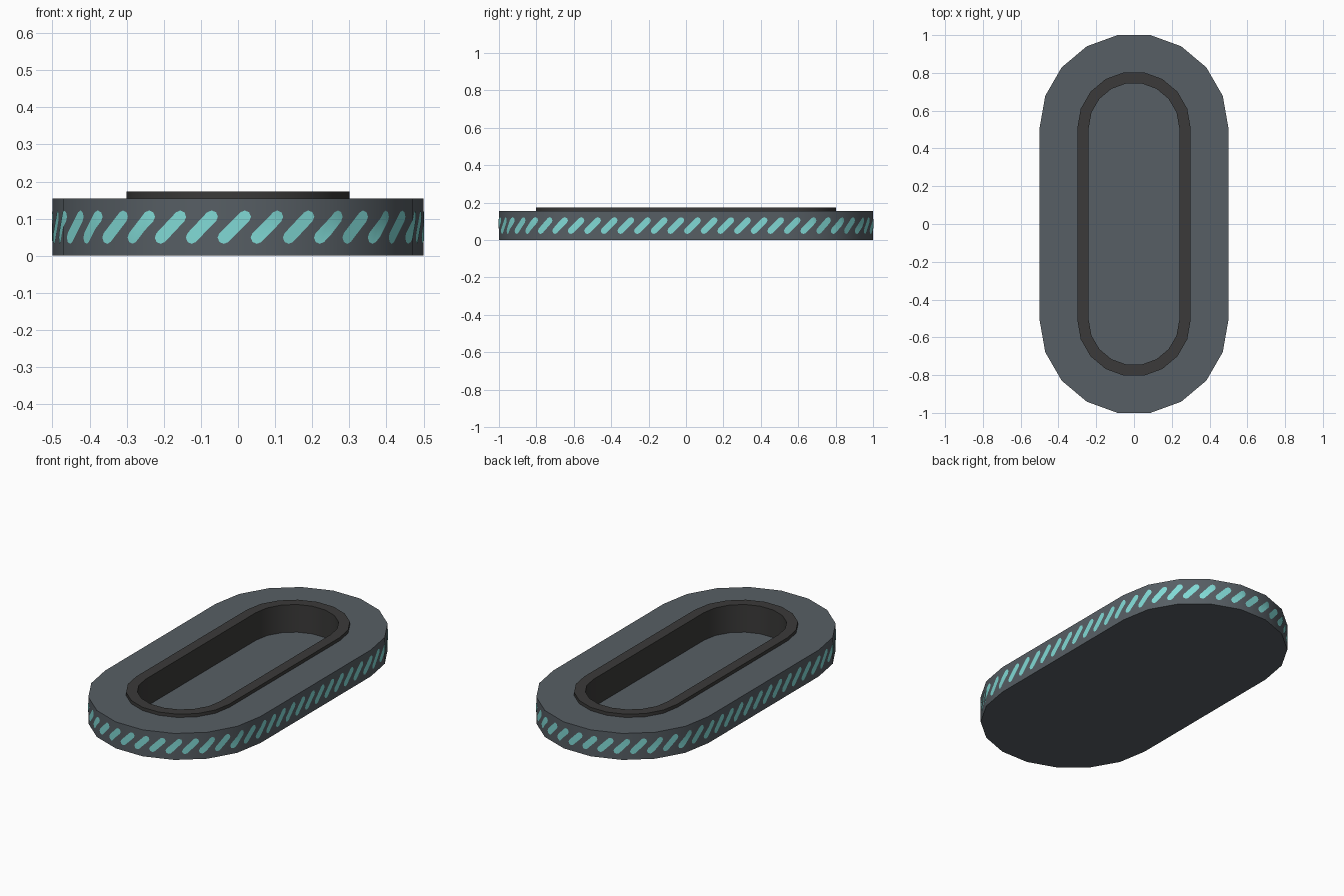
import bpy, bmesh, math
from mathutils import Vector

if "Cube" in bpy.data.objects:
    bpy.data.objects.remove(bpy.data.objects["Cube"])

CY = 0.5076      # centre of each rounded end
TOP = 0.154      # height of the base
FLOOR = 0.012    # height of the pocket floor


def material(name, rgb):
    m = bpy.data.materials.new(name)
    m.diffuse_color = (*rgb, 1)
    m.use_nodes = True
    m.node_tree.nodes["Principled BSDF"].inputs["Base Color"].default_value = m.diffuse_color
    return m


def outline(r):
    """Stadium outline, nine facets per rounded end, counter-clockwise."""
    pts = []
    for start, cy in ((180, -CY), (0, CY)):
        for i in range(10):
            a = math.radians(start + 20 * i)
            pts.append(Vector((r * math.cos(a), cy + r * math.sin(a))))
    return pts


def finish(name, bm, mat, smooth=True):
    me = bpy.data.meshes.new(name)
    bm.to_mesh(me)
    bm.free()
    ob = bpy.data.objects.new(name, me)
    bpy.context.collection.objects.link(ob)
    me.materials.append(mat)
    if smooth:
        bpy.ops.object.select_all(action='DESELECT')
        ob.select_set(True)
        bpy.context.view_layer.objects.active = ob
        bpy.ops.object.shade_smooth_by_angle(angle=math.radians(35))
    return ob


def loft(name, profile, mat, capped):
    """Join stadium loops given as (radius, height) pairs."""
    bm = bmesh.new()
    loops = [[bm.verts.new((p.x, p.y, z)) for p in outline(r)] for r, z in profile]
    pairs = list(zip(loops, loops[1:]))
    if capped:
        bm.faces.new(loops[0][::-1])
        bm.faces.new(loops[-1])
    else:
        pairs.append((loops[-1], loops[0]))
    for a, b in pairs:
        n = len(a)
        for i in range(n):
            j = (i + 1) % n
            bm.faces.new((a[i], a[j], b[j], b[i]))
    bmesh.ops.recalc_face_normals(bm, faces=bm.faces)
    return finish(name, bm, mat)


slate = material("slate grey", (0.095, 0.113, 0.128))
dark = material("dark rubber", (0.043, 0.042, 0.041))
teal = material("pale teal", (0.22, 0.70, 0.67))

# Base with a pocket, and the raised rim lining the pocket
loft("base", [(0.5, 0), (0.5, TOP), (0.27, TOP), (0.27, FLOOR)], slate, True)
loft("rim", [(0.3, 0.145), (0.3, 0.173), (0.24, 0.173), (0.24, FLOOR - 0.004),
             (0.28, FLOOR - 0.004), (0.28, 0.145)], dark, False)

# Slanted stripes: drawn flat as (distance, height), cut at the corners,
# then wrapped around the side wall
path = outline(0.5015)
lengths = [(path[(i + 1) % 20] - path[i]).length for i in range(20)]
total = sum(lengths)
COUNT = 58
bm = bmesh.new()
first = 4.5 * lengths[0] - 0.01
for k in range(COUNT):
    s = first + k * total / COUNT
    verts = []
    for end, base in ((1, -45), (-1, 135)):
        for i in range(5):
            a = math.radians(base + 45 * i)
            verts.append(bm.verts.new((s + 0.028 * end + 0.017 * math.cos(a), 0,
                                       0.077 + 0.028 * end + 0.017 * math.sin(a))))
    bm.faces.new(verts)
cut = 0
for i in range(40):
    bmesh.ops.bisect_plane(bm, geom=bm.verts[:] + bm.edges[:] + bm.faces[:],
                           plane_co=(cut, 0, 0), plane_no=(1, 0, 0), dist=1e-6)
    cut += lengths[i % 20]
for v in bm.verts:
    d = v.co.x % total
    i = 0
    while i < 19 and d > lengths[i]:
        d -= lengths[i]
        i += 1
    p = path[i].lerp(path[(i + 1) % 20], d / lengths[i])
    v.co = (p.x, p.y, v.co.z)
bm.normal_update()
for f in bm.faces:
    c = f.calc_center_median()
    out = Vector((c.x, c.y - max(-CY, min(CY, c.y)), 0))
    if f.normal.dot(out) < 0:
        f.normal_flip()
finish("side_stripes", bm, teal)
